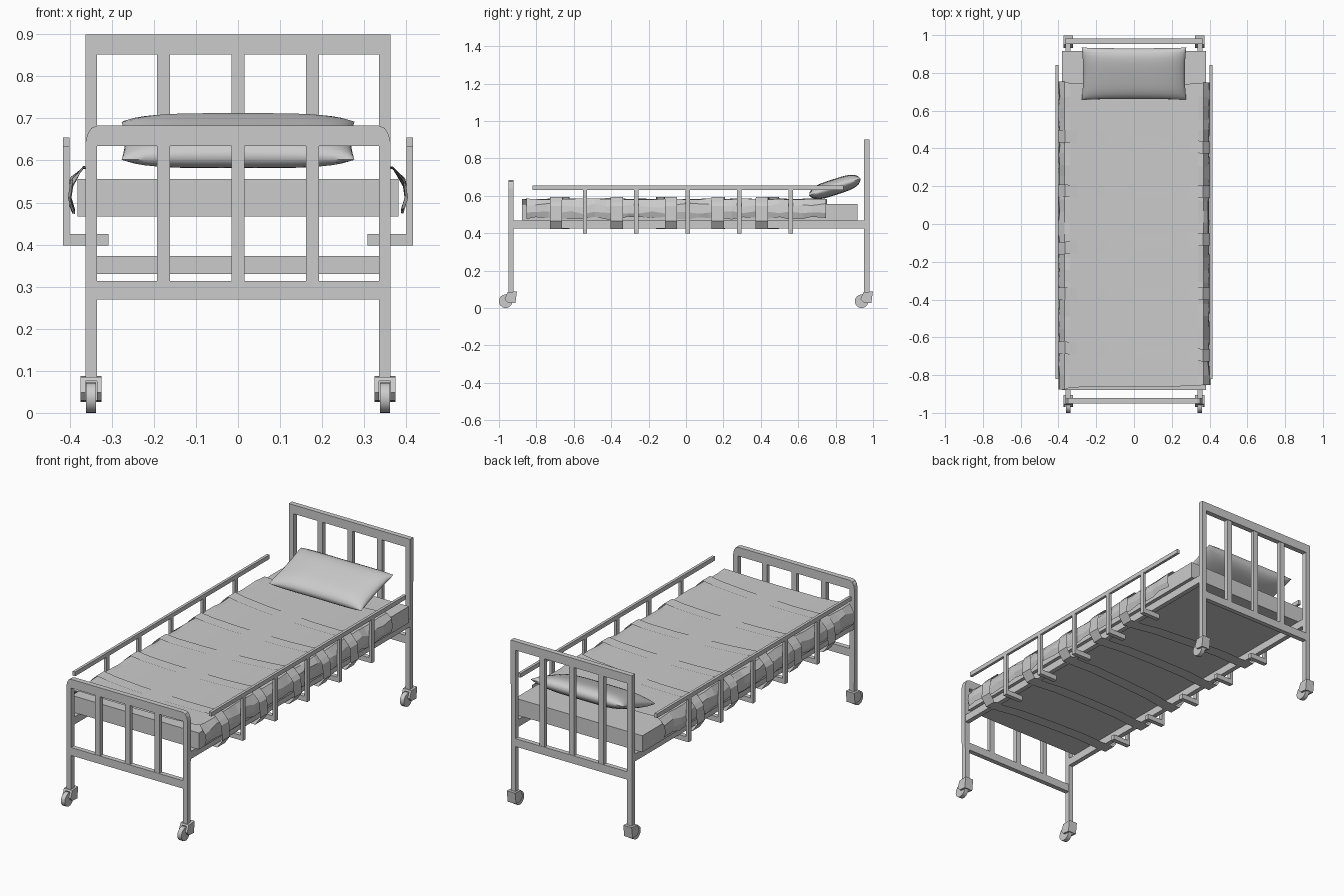
import bpy, bmesh, math, random
from mathutils import Matrix, Vector

if "Cube" in bpy.data.objects:
    bpy.data.objects.remove(bpy.data.objects["Cube"])

random.seed(4)


def finish(name, bm, smooth=None):
    bmesh.ops.remove_doubles(bm, verts=bm.verts, dist=0.0002)
    bmesh.ops.recalc_face_normals(bm, faces=bm.faces)
    me = bpy.data.meshes.new(name)
    bm.to_mesh(me)
    bm.free()
    ob = bpy.data.objects.new(name, me)
    bpy.context.collection.objects.link(ob)
    if smooth:
        bpy.ops.object.select_all(action='DESELECT')
        bpy.context.view_layer.objects.active = ob
        ob.select_set(True)
        bpy.ops.object.shade_smooth_by_angle(angle=math.radians(smooth))
    return ob


def add_box(bm, x0, x1, y0, y1, z0, z1):
    m = Matrix.Translation(((x0 + x1) / 2, (y0 + y1) / 2, (z0 + z1) / 2)) @ \
        Matrix.Diagonal((x1 - x0, y1 - y0, z1 - z0, 1))
    bmesh.ops.create_cube(bm, size=1, matrix=m)


def add_prism(bm, pts, depth):
    # pts: 3D outline, depth: extrusion vector
    f = bm.faces.new([bm.verts.new(p) for p in pts])
    r = bmesh.ops.extrude_face_region(bm, geom=[f], use_keep_orig=True)
    vs = [g for g in r['geom'] if isinstance(g, bmesh.types.BMVert)]
    bmesh.ops.translate(bm, verts=vs, vec=Vector(depth))


def add_sheet(bm, rows):
    vs = [[bm.verts.new(p) for p in r] for r in rows]
    for a, b in zip(vs, vs[1:]):
        for i in range(len(a) - 1):
            bm.faces.new((a[i], a[i + 1], b[i + 1], b[i]))


# head and foot frames: arched tube outline, lower bar and three slats
def end_frame(name, yc, top, bar, arch):
    bm = bmesh.new()
    half = [(0.335, 0.08), (0.335, top - 0.048)]
    outer = [(0.362, 0.08)] + arch
    outline = [(x, z) for x, z in outer] + [(-x, z) for x, z in reversed(outer)] \
        + [(-x, z) for x, z in half] + [(x, z) for x, z in reversed(half)]
    add_prism(bm, [(x, yc - 0.014, z) for x, z in outline], (0, 0.028, 0))
    add_box(bm, -0.337, 0.337, yc - 0.013, yc + 0.013, bar, bar + 0.043)
    for x in (-0.177, 0, 0.177):
        add_box(bm, x - 0.015, x + 0.015, yc - 0.011, yc + 0.011, bar + 0.04, top - 0.045)
    finish(name, bm)


HEAD, FOOT = 0.967, -0.936
end_frame("headboard_frame", HEAD, 0.90, 0.33, [(0.363, 0.90)])
end_frame("footboard_frame", FOOT, 0.683, 0.27,
          [(0.363, 0.64), (0.358, 0.662), (0.349, 0.677), (0.334, 0.683)])

# casters: two fork cheeks, a cap and a wheel
for yc, end in ((HEAD, "head"), (FOOT, "foot")):
    for s, side in ((-1, "left"), (1, "right")):
        xc = 0.349 * s
        bm = bmesh.new()
        prof = [(-0.034, 0.048), (-0.018, 0.085), (0.032, 0.088), (0.024, 0.026), (-0.018, 0.03)]
        for x in (xc - 0.025, xc + 0.014):
            add_prism(bm, [(x, yc + y, z) for y, z in prof], (0.011, 0, 0))
        cap = [(-0.022, 0.076), (-0.018, 0.085), (0.032, 0.088), (0.024, 0.026), (0.015, 0.03), (0.018, 0.076)]
        add_prism(bm, [(xc - 0.015, yc + y, z) for y, z in cap], (0.03, 0, 0))
        finish(f"{end}_{side}_caster_fork", bm)
        bm = bmesh.new()
        bmesh.ops.create_cone(bm, cap_ends=True, segments=24, radius1=0.036, radius2=0.036, depth=0.024,
                              matrix=Matrix.Translation((xc, yc - 0.028, 0.036)) @ Matrix.Rotation(math.pi / 2, 4, 'Y'))
        finish(f"{end}_{side}_caster_wheel", bm, 30)

# side rails and guard rails with brackets
for s, side in ((-1, "left"), (1, "right")):
    bm = bmesh.new()
    xs = sorted((s * 0.336, s * 0.362))
    add_box(bm, *xs, FOOT, HEAD, 0.426, 0.467)
    finish(f"{side}_bed_rail", bm)
    bm = bmesh.new()
    xs = sorted((s * 0.401, s * 0.416))
    add_box(bm, *xs, -0.82, 0.842, 0.632, 0.655)
    for i in range(5):
        y = -0.54 + 0.275 * i
        add_box(bm, *xs, y - 0.012, y + 0.012, 0.398, 0.64)
        add_box(bm, *sorted((s * 0.308, s * 0.408)), y - 0.012, y + 0.012, 0.398, 0.425)
    finish(f"{side}_guard_rail", bm)

# mattress
bm = bmesh.new()
add_box(bm, -0.381, 0.381, -0.878, 0.917, 0.467, 0.556)
finish("mattress", bm)

# straps: (left y, right y) centre lines, looped around the bed
straps = [(0.465, 0.405), (0.175, 0.17), (-0.128, -0.08), (-0.37, -0.37), (-0.655, -0.695)]
top = [(0, 0.579), (0.15, 0.58), (0.3, 0.586), (0.365, 0.594), (0.395, 0.565), (0.41, 0.545)]
low = [(0.415, 0.465), (0.385, 0.421), (0.3, 0.424), (0.2, 0.433), (0, 0.435)]
half = top + low
loop = half + [(-x, z) for x, z in reversed(half)]
for n, (yl, yr) in enumerate(straps):
    bm = bmesh.new()
    rows = []
    for x, z in loop:
        t = min(1, max(0, (x + 0.38) / 0.76))
        y = yl + (yr - yl) * t
        rows.append([(x, y - 0.033, z), (x, y + 0.033, z)])
    add_sheet(bm, rows)
    finish(f"strap_{n + 1}", bm)

# blanket: folded sheet, creased between the straps
bm = bmesh.new()
ys = [-0.86 + 1.60 * i / 26 for i in range(27)]
rows = []
for i, y in enumerate(ys):
    ends = []
    for s in (-1, 1):
        strap_y = [r if s > 0 else l for l, r in straps]
        pinch = min(abs(y - q) for q in strap_y) < 0.05
        j = lambda a: random.uniform(-a, a)
        b = 0 if pinch else random.uniform(0.0, 0.008)
        e = random.uniform(-0.02, 0.015) if i in (0, 26) else j(0.008)
        ends.append([(0.2, 0.577, 0), (0.34, 0.583, e * 0.4), (0.368, 0.583 + j(0.004), e),
                     (0.392 + b, 0.548 + j(0.012), e), (0.397 + b, 0.51 + j(0.008), e),
                     (0.388 + b * 0.8, 0.48 + j(0.008), e)])
    row = [(-x, y + e, z) for x, z, e in reversed(ends[0])] + [(0, y, 0.576)] \
        + [(x, y + e, z) for x, z, e in ends[1]]
    rows.append(row)
add_sheet(bm, rows)
finish("blanket", bm)

# pillow: puffed cushion leaning on the head end
bm = bmesh.new()
tilt = Matrix.Translation((0, 0.796, 0.647)) @ Matrix.Rotation(math.radians(18), 4, 'X')
NU, NV = 20, 12
for sgn in (-1, 1):
    rows = []
    for i in range(NU + 1):
        u = math.sin(math.pi * (i / NU - 0.5))
        row = []
        for k in range(NV + 1):
            v = math.sin(math.pi * (k / NV - 0.5))
            h = 0.042 * math.sqrt(max(0, (1 - u ** 4) * (1 - v ** 4)))
            p = Vector((0.277 * u * (1 - 0.03 * (1 - v * v)), 0.145 * v * (1 - 0.03 * (1 - u * u)), sgn * h))
            row.append(tilt @ p)
        rows.append(row)
    add_sheet(bm, rows)
finish("pillow", bm, 50)
